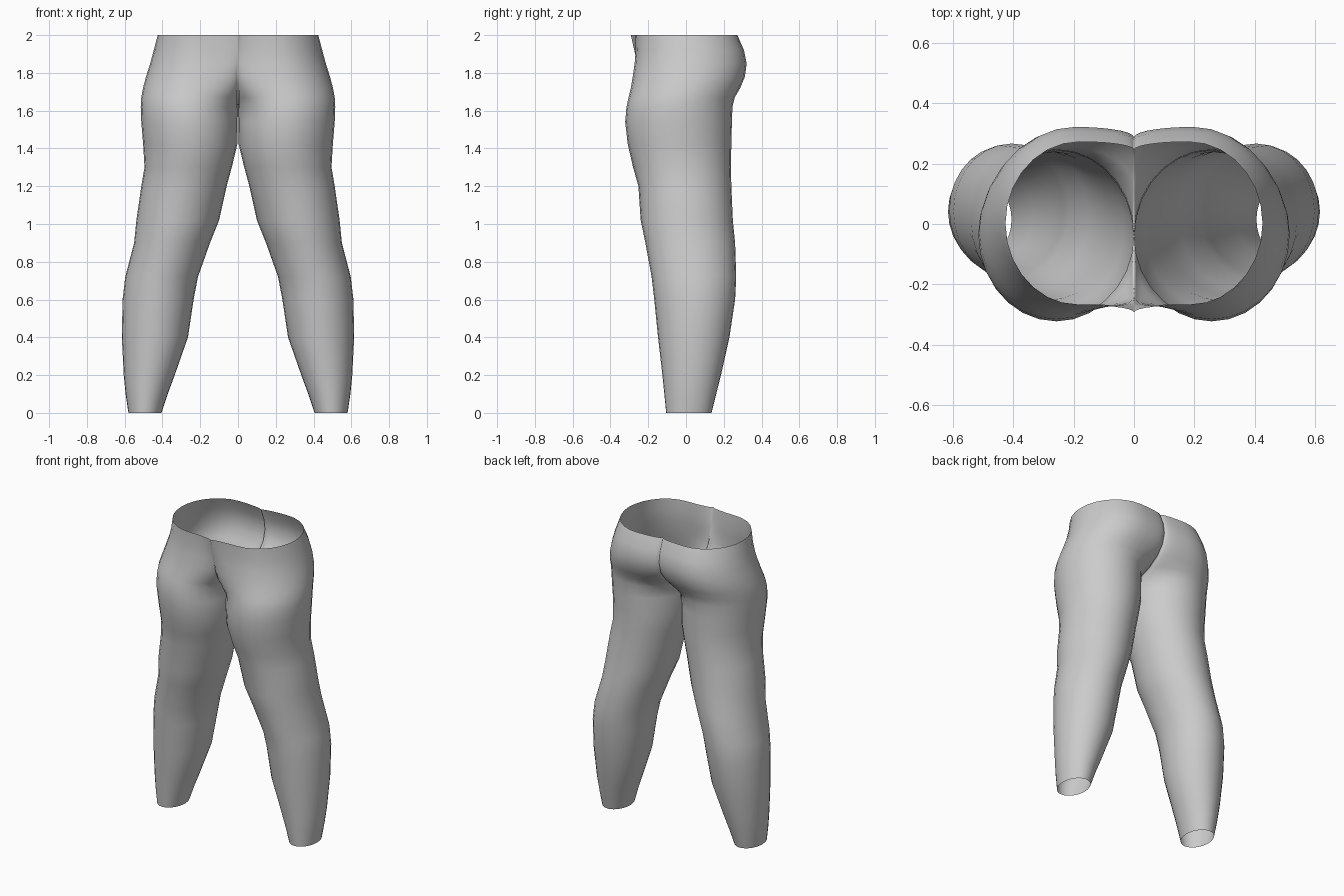
import bpy, bmesh, math

if "Cube" in bpy.data.objects:
    bpy.data.objects.remove(bpy.data.objects["Cube"])

# Leg sections: height, inner x, outer x, front y, back y
LEG = [
    (0.00, .405, .580, -.105, .135),
    (0.10, .372, .595, -.115, .160),
    (0.20, .335, .605, -.125, .185),
    (0.40, .265, .615, -.148, .230),
    (0.60, .235, .611, -.168, .260),
    (0.72, .212, .597, -.182, .266),
    (0.90, .148, .550, -.215, .260),
    (1.02, .100, .538, -.240, .248),
    (1.20, .060, .512, -.252, .240),
    (1.30, .033, .495, -.280, .238),
    (1.42, .004, .502, -.308, .240),
    (1.54, .002, .512, -.322, .243),
    (1.62, .000, .515, -.315, .246),
]
# Hip sections: height, lobe centre x, outer x, front y, back y,
# front y on the centre line, back y on the centre line
HIP = [
    (1.67, .250, .512, -.304, .258, -.130, .130),
    (1.72, .230, .503, -.292, .287, -.205, .215),
    (1.78, .210, .487, -.282, .312, -.240, .268),
    (1.85, .195, .465, -.272, .321, -.258, .287),
    (1.92, .185, .446, -.266, .307, -.274, .277),
    (2.00, .180, .425, -.268, .272, -.292, .245),
]
QUARTER = 7     # segments in each quarter of a section


def section(z, inner, mid, outer, front, back, front_c, back_c):
    """Outline from the inner front, round the outside, to the inner back."""
    yc, pts = (front + back) / 2, []
    steps = [math.pi / 2 * i / QUARTER for i in range(QUARTER + 1)]
    for a in reversed(steps):
        pts.append((mid - (mid - inner) * math.sin(a),
                    front + (front_c - front) * (1 - math.cos(a)), z))
    for i in range(1, 2 * QUARTER):
        a = -math.pi / 2 + math.pi * i / (2 * QUARTER)
        pts.append((mid + (outer - mid) * math.cos(a),
                    yc + (back - front) / 2 * math.sin(a), z))
    for a in steps:
        pts.append((mid - (mid - inner) * math.sin(a),
                    back + (back_c - back) * (1 - math.cos(a)), z))
    return pts


# A leg outline closes on itself; a hip outline stays open at the centre line
rows = [section(z, i, (i + o) / 2, o, f, b, (f + b) / 2, (f + b) / 2)
        for z, i, o, f, b in LEG]
rows += [section(z, 0, m, o, f, b, fc, bc) for z, m, o, f, b, fc, bc in HIP]

# Half of the garment, skinned through the sections
bm = bmesh.new()
grid = [[bm.verts.new(p) for p in row] for row in rows]
for low, high in zip(grid, grid[1:]):
    for i in range(len(low) - 1):
        bm.faces.new((low[i], low[i + 1], high[i + 1], high[i]))
bmesh.ops.remove_doubles(bm, verts=bm.verts, dist=0.0005)
for face in bm.faces:
    face.smooth = True
mesh = bpy.data.meshes.new("trousers")
bm.to_mesh(mesh)
bm.free()

trousers = bpy.data.objects.new("trousers", mesh)
bpy.context.collection.objects.link(trousers)

# Other half
mirror = trousers.modifiers.new("mirror", 'MIRROR')
mirror.merge_threshold = 0.001

# Plain light grey cloth
cloth = bpy.data.materials.new("light grey")
cloth.diffuse_color = (0.6, 0.6, 0.6, 1)
cloth.use_nodes = True
cloth.node_tree.nodes["Principled BSDF"].inputs["Base Color"].default_value = cloth.diffuse_color
mesh.materials.append(cloth)
